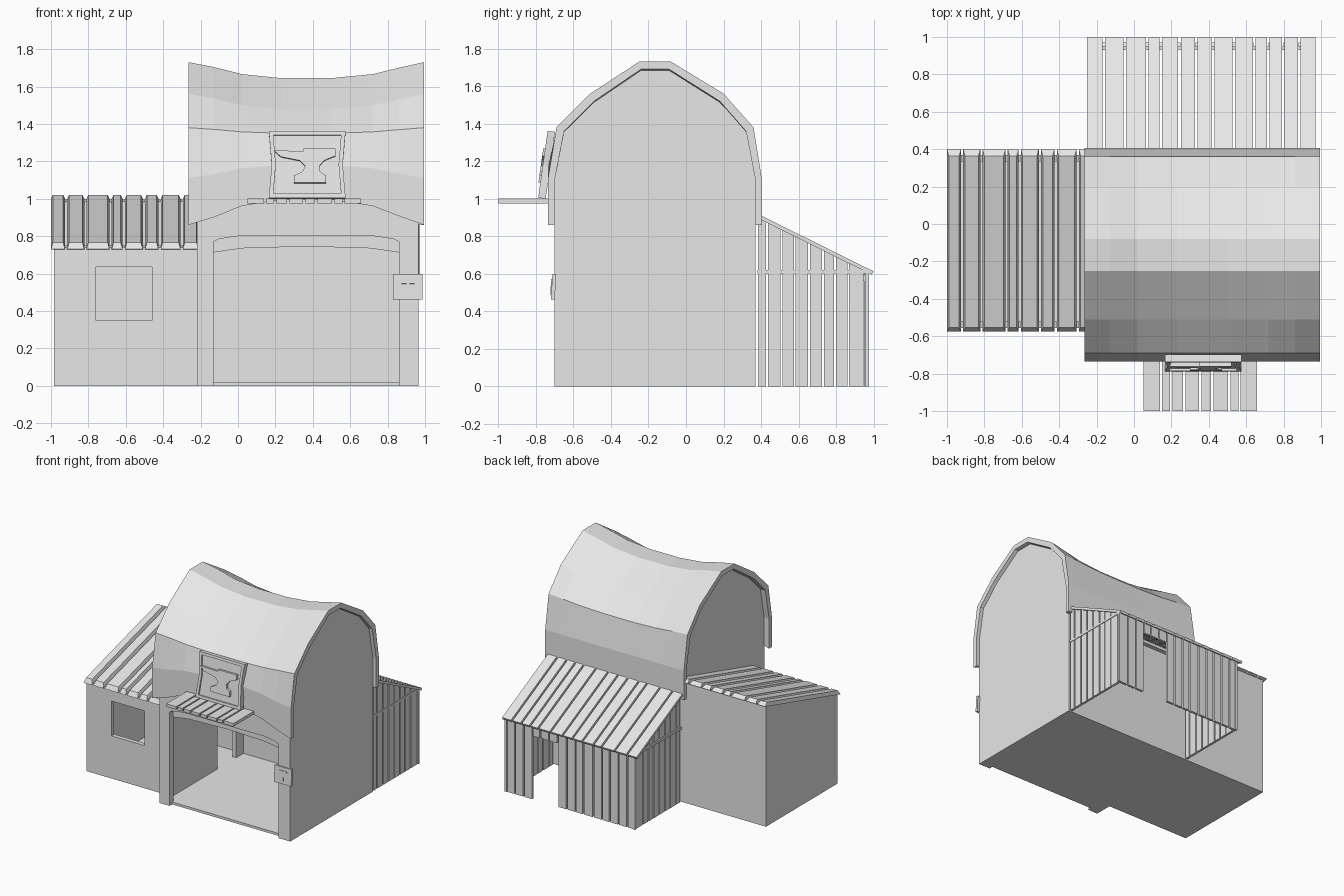
import bpy, bmesh, math
from mathutils import Vector

old = bpy.data.objects.get("Cube")
if old:
    bpy.data.objects.remove(old)

stone = bpy.data.materials.new("plain_grey")
stone.diffuse_color = (0.8, 0.8, 0.8, 1)
stone.use_nodes = True
stone.node_tree.nodes["Principled BSDF"].inputs["Base Color"].default_value = (0.8, 0.8, 0.8, 1)


def loft_into(bm, rings):
    """Skin a row of equal-sized rings and cap both ends."""
    loops = [[bm.verts.new(p) for p in ring] for ring in rings]
    faces = [bm.faces.new(loops[0]), bm.faces.new(loops[-1])]
    for a, b in zip(loops, loops[1:]):
        for i in range(len(a)):
            j = (i + 1) % len(a)
            faces.append(bm.faces.new((a[i], a[j], b[j], b[i])))
    bmesh.ops.recalc_face_normals(bm, faces=faces)


def build(name, solids, inward=False):
    """One object from a list of lofted solids."""
    bm = bmesh.new()
    for rings in solids:
        loft_into(bm, rings)
    if inward:
        bmesh.ops.reverse_faces(bm, faces=bm.faces[:])
    mesh = bpy.data.meshes.new(name)
    bm.to_mesh(mesh)
    bm.free()
    mesh.materials.append(stone)
    obj = bpy.data.objects.new(name, mesh)
    bpy.context.collection.objects.link(obj)
    return obj


def along_x(profile, x0, x1):
    return [[(x, y, z) for y, z in profile] for x in (x0, x1)]


def along_y(profile, y0, y1):
    return [[(x, y, z) for x, z in profile] for y in (y0, y1)]


def box(x0, x1, y0, y1, z0, z1):
    return along_x([(y0, z0), (y1, z0), (y1, z1), (y0, z1)], x0, x1)


def board(x0, x1, low, high, thick, side=0.0, end=0.0):
    """Sloping plank between two (y, z) points, with a chamfered top."""
    a, b = Vector((0, *low)), Vector((0, *high))
    run = (b - a).normalized()
    up = Vector((0, -run.z, run.y)) * thick
    right = Vector((1, 0, 0))

    def quad(s, e, lift):
        return [a + right * (x0 + s) + run * e + lift, a + right * (x1 - s) + run * e + lift,
                b + right * (x1 - s) - run * e + lift, b + right * (x0 + s) - run * e + lift]
    return [quad(0, 0, up * 0), quad(side, end, up)]


def carve(obj, *cutters):
    """Subtract solids, then discard the cutters."""
    for solid in cutters:
        cutter = build("cutter", [solid])
        cutter.hide_render = True
        mod = obj.modifiers.new("cut", 'BOOLEAN')
        mod.operation, mod.solver, mod.object = 'DIFFERENCE', 'EXACT', cutter
        bpy.context.view_layer.objects.active = obj
        bpy.ops.object.modifier_apply(modifier=mod.name)
        bpy.data.objects.remove(cutter)


def spans(edges, gap):
    """Plank widths between successive joints."""
    return [(a, b - gap) for a, b in zip(edges, edges[1:])]


# Main roof: gambrel shell that sags in the middle, front eave arched over the opening
outer = [(-.735, .86), (-.735, 1.11), (-.69, 1.38), (-.51, 1.56), (-.25, 1.73),
         (-.08, 1.73), (.20, 1.56), (.36, 1.38), (.405, 1.10), (.405, .86)]
inner = [(-.70, .86), (-.70, 1.10), (-.65, 1.36), (-.49, 1.52), (-.24, 1.69),
         (-.09, 1.69), (.18, 1.52), (.32, 1.36), (.37, 1.10), (.37, .86)]
drop = [.135, .07, -.03, -.08, -.085, -.085, -.08, -.03, 0, 0]
rings = []
for x, sag in [(-.265, 0), (-.13, .3), (.02, .75), (.23, 1), (.5, 1), (.72, .75), (.86, .35), (.995, 0)]:
    shell = [(x, y, z + sag * d) for (y, z), d in zip(outer, drop)]
    shell += [(x, y, z + sag * d) for (y, z), d in reversed(list(zip(inner, drop)))]
    rings.append(shell)
build("main_roof", [rings])

# Main walls: two gables, arched front, back wall and floor
gable = [(-.70, 0)] + inner[1:-1] + [(.37, 0)]
build("left_gable_wall", [along_x(gable, .93, .965)])
right_gable = build("right_gable_wall", [along_x(gable, -.22, -.185)])
doorway = box(-.4, 0, .0, .24, .02, .68)
carve(right_gable, doorway)
front = [(-.22, 0), (-.13, 0), (-.13, .77), (-.1, .785), (0, .8), (.73, .8), (.83, .785), (.86, .77), (.86, 0),
         (.965, 0), (.965, .89), (.75, 1.02), (0, 1.02), (-.22, .89)]
build("front_wall", [along_y(front, -.702, -.65)])
lintel = [(-.15, .71), (.02, .735), (.37, .745), (.71, .735), (.88, .71),
          (.88, .83), (-.15, .83)]
build("front_lintel", [along_y(lintel, -.66, -.60)])
build("back_wall", [box(-.2, .95, .335, .37, 0, 1.0)])
build("main_floor", [box(-.2, .95, -.67, .36, 0, .02)])

# Side room: hollow shell, open towards the main hall
room_profile = [(-.555, 0), (.37, 0), (.37, .995), (-.555, .74)]
room = build("side_room", [along_x(room_profile, -.985, -.21)])
carve(room, box(-.95, -.1, -.52, .335, .02, 1.3), box(-.76, -.46, -.7, -.4, .35, .635))

# Side room roof planks
side_joints = [-1, -.913, -.81, -.675, -.605, -.497, -.413, -.295, -.2]
build("side_roof_planks", [board(a, b, (-.575, .73), (.40, 1.0), .03, .01, .03)
                           for a, b in spans(side_joints, .012)])

# Lean-to at the back: sloping planks over plank walls
EAVE, RIDGE = (.99, .595), (.385, .895)


def roof_height(y):
    return RIDGE[1] + (y - RIDGE[0]) * (EAVE[1] - RIDGE[1]) / (EAVE[0] - RIDGE[0])


def upright(x0, x1, y0, y1, base=0.0):
    flat = [(x0, y0), (x1, y0), (x1, y1), (x0, y1)]
    return [[(x, y, base) for x, y in flat], [(x, y, roof_height(y)) for x, y in flat]]


lean_joints = [-.25, -.155, -.043, .077, .15, .25, .34, .43, .54, .65, .725, .805, .89, .985]
build("lean_to_roof", [board(a, b, RIDGE, EAVE, .02) for a, b in spans(lean_joints, .014)], inward=True)

side_wall_joints = [.385, .437, .515, .585, .66, .735, .80, .87, .957]
for name, x in (("left", .94), ("right", -.215)):
    planks = [upright(x, x + .02, a, b) for a, b in spans(side_wall_joints, .01)]
    planks.append(box(x - .01, x + .025, .38, .97, .6, .62))
    build("lean_to_%s_wall" % name, planks, inward=True)

back_joints = [-.215, -.14, -.06, .02, .09, .17, .26, .33, .41, .49, .57, .65, .72, .80, .88, .955]
back_planks = []
for a, b in spans(back_joints, .012):
    over_door = .48 < a < .71
    back_planks.append(upright(a, b, .95, .97, .52 if over_door else 0))
build("lean_to_back_wall", back_planks, inward=True)
build("lean_to_rail", [box(-.2, .95, .93, .95, .56, .59)], inward=True)
build("lean_to_corner_posts", [upright(x, x + .02, .958, .975) for x in (.945, -.22)])

# Awning over the opening
awning_joints = [.05, .15, .205, .275, .36, .425, .515, .57, .67]
build("awning_planks", [box(a, b, -1, -.70, .975, 1.0) for a, b in spans(awning_joints, .012)])

# Hanging sign: pinched panel with a frame and an anvil silhouette
w, p, h, t = .205, .19, .18, .022
panel = [(-w, -h), (w, -h), (p, 0), (w, h), (-w, h), (-p, 0)]
side_bar = [(w - t, -h), (w, -h), (p, 0), (w, h), (w - t, h), (p - t, 0)]
mirrored_bar = [(-x, z) for x, z in side_bar]
bars = [along_y(bar, -.025, .015) for bar in (side_bar, mirrored_bar)]
bars += [box(-w, w, -.025, .015, z, z + t) for z in (-h, h - t)]
horn = [(-.18, .075), (-.02, .07), (-.02, .085), (.15, .085), (.15, .045), (.09, .02), (.065, -.01),
        (.07, -.04), (.10, -.06), (.10, -.1), (-.07, -.1), (-.07, -.06), (-.025, -.04),
        (-.01, -.01), (-.04, .02), (-.14, .04)]
sign_parts = [build("sign_panel", [along_y(panel, -.012, .015)]),
              build("sign_frame", bars),
              build("sign_anvil", [along_y(horn, -.035, -.011)], inward=True)]
for part in sign_parts:
    part.location = (.37, -.738, 1.18)
    part.rotation_euler = (math.radians(-8), 0, 0)

# Small plaque on the post, with a raised hammer
plaque = [build("plaque", [box(-.078, .078, -.008, .012, -.068, .068)]),
          build("plaque_hammer", [box(-.035, .035, -.013, -.007, .015, .04),
                                  box(-.008, .008, -.013, -.007, -.045, .016)])]
for part in plaque:
    part.location = (.908, -.708, .53)
    part.rotation_euler = (math.radians(-3), 0, 0)
